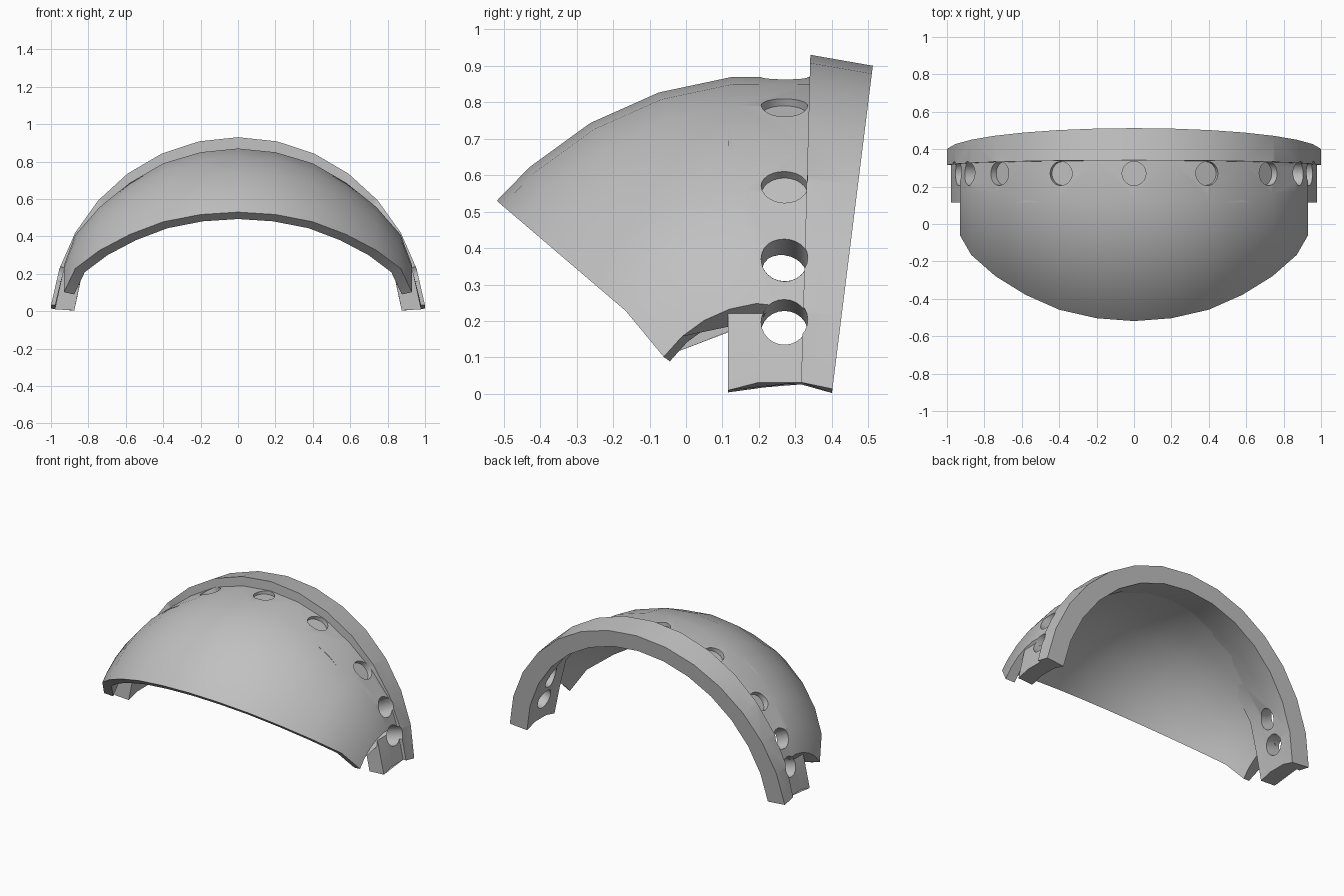
import bpy, bmesh
from math import sin, cos, asin, radians
from mathutils import Vector, Matrix

if "Cube" in bpy.data.objects:
    bpy.data.objects.remove(bpy.data.objects["Cube"], do_unlink=True)

grey = bpy.data.materials.new("plain grey")
grey.use_nodes = True
grey.diffuse_color = (0.53, 0.53, 0.53, 1)
grey.node_tree.nodes["Principled BSDF"].inputs["Base Color"].default_value = grey.diffuse_color


def make_object(name, bm):
    bmesh.ops.recalc_face_normals(bm, faces=bm.faces)
    mesh = bpy.data.meshes.new(name)
    bm.to_mesh(mesh)
    bm.free()
    mesh.materials.append(grey)
    obj = bpy.data.objects.new(name, mesh)
    bpy.context.collection.objects.link(obj)
    return obj


def loft(name, sections):
    """Skin closed cross-sections and cap both ends."""
    bm = bmesh.new()
    loops = [[bm.verts.new(p) for p in s] for s in sections]
    n = len(loops[0])
    for a, b in zip(loops, loops[1:]):
        for i in range(n):
            j = (i + 1) % n
            bm.faces.new((a[i], a[j], b[j], b[i]))
    bm.faces.new(loops[0])
    bm.faces.new(loops[-1])
    return make_object(name, bm)


# Curved shell: half profile as (x, radius), swept about a cross axis back into the rim
profile = [(0, .985), (.2, .965), (.4, .905), (.58, .8), (.74, .67), (.87, .52), (.93, .36)]
profile = [(-x, r) for x, r in reversed(profile[1:])] + profile
shell_y, shell_z, inner = 0.23, -0.11, 0.942


def shell_section(x, r):
    front = 54 if r < 0.4 else 49.5
    turns = [radians(a) for a in (front, 42, 30, 18, 6)] + [asin(-0.112 / r)]

    def row(k):
        return [(x * k, shell_y - r * k * sin(t), shell_z + r * k * cos(t)) for t in turns]
    return row(1) + row(inner)[::-1]


shell = loft("front_shell", [shell_section(x, r) for x, r in profile])

# Side-to-side band with a raised, leaning rim at the back and a tab at each end
# each corner: (half width, height, y at z = 0, lean of y with z, lift at the tab ends)
corners = [(.985, .955, .115, 0, 0), (.985, .955, .2, 0, .022), (.985, .955, .315, .028, .022),
           (1.005, 1.02, .315, .028, .015), (1.005, .99, .40, .125, 0),
           (.88, .885, .40, .125, 0), (.88, .9, .315, .028, .022),
           (.88, .9, .2, 0, .022), (.88, .9, .115, 0, 0)]
band_z = -0.09


def band_section(k):
    angle = radians(12 * k)
    points = []
    for i, (rx, rz, y, lean, lift) in enumerate(corners):
        if i > 6 and abs(k) < 6:        # thinner where the shell covers it
            rx, rz = rx + .035, rz + .025
        z = band_z + rz * cos(angle)
        if abs(k) == 7:
            z += lift
        points.append((rx * sin(angle), y + lean * z, z))
    return points


band = loft("rim_band", [band_section(k) for k in range(-7, 8)])

# Round holes: blind pockets on top, through holes near both ends
bm = bmesh.new()
for angle, depth in ((0, .935), (24, .935), (47.5, .94), (62.5, .8), (73, .8)):
    for side in ((1, -1) if angle else (1,)):
        turn = radians(angle * side)
        centre = Vector((0, 0.27, band_z)) + Vector((sin(turn), 0, cos(turn))) * (depth + 1.1) / 2
        bmesh.ops.create_cone(bm, cap_ends=True, segments=24, radius1=.064, radius2=.064,
                              depth=1.1 - depth,
                              matrix=Matrix.Translation(centre) @ Matrix.Rotation(turn, 4, 'Y'))
cutter = make_object("hole_cutter", bm)
cutter.hide_render = True

for part in (shell, band):
    cut = part.modifiers.new("holes", 'BOOLEAN')
    cut.object = cutter
    cut.operation = 'DIFFERENCE'
    cut.solver = 'EXACT'
    bpy.ops.object.select_all(action='DESELECT')
    part.select_set(True)
    bpy.context.view_layer.objects.active = part
    bpy.ops.object.modifier_apply(modifier=cut.name)
    bpy.ops.object.shade_smooth_by_angle(angle=radians(30))
bpy.data.objects.remove(cutter, do_unlink=True)
